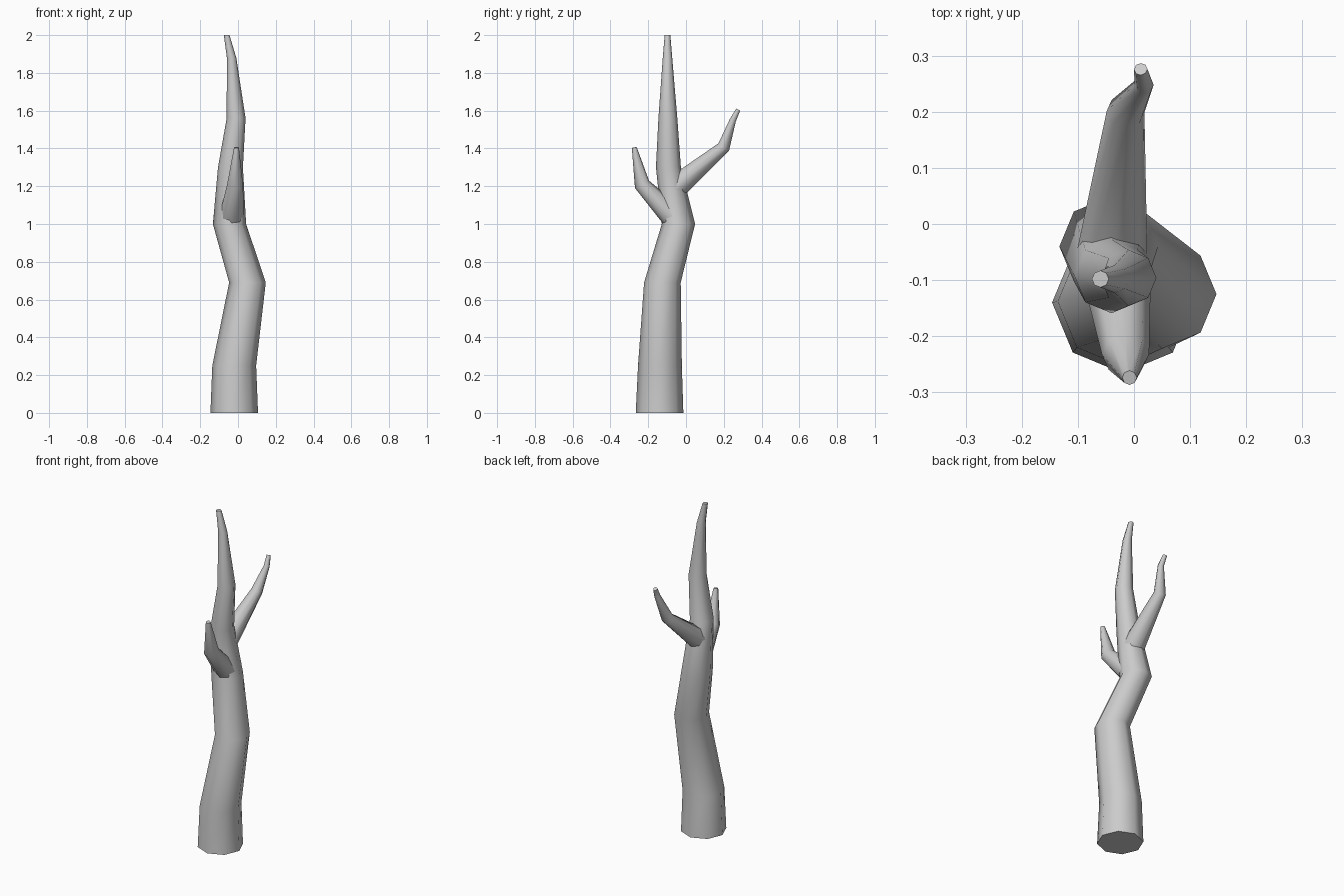
import bpy, bmesh, math
from mathutils import Vector

cube = bpy.data.objects.get("Cube")
if cube:
    bpy.data.objects.remove(cube, do_unlink=True)

bark = bpy.data.materials.new("grey_bark")
bark.use_nodes = True
grey = (0.6, 0.6, 0.6, 1)
bark.diffuse_color = grey
bark.node_tree.nodes["Principled BSDF"].inputs["Base Color"].default_value = grey

SIDES = 8
UP = Vector((0, 0, 1))


def limb(name, path, upright=False):
    """Tapered eight-sided tube through (x, y, z, radius) stations."""
    bm = bmesh.new()
    points = [Vector(p[:3]) for p in path]
    last = len(points) - 1
    rings = []
    for i, centre in enumerate(points):
        before = (centre - points[max(i - 1, 0)]).normalized()
        after = (points[min(i + 1, last)] - centre).normalized()
        axis = UP if upright else (before + after).normalized()
        turn = UP.rotation_difference(axis)
        ring = []
        for s in range(SIDES):
            a = math.tau * s / SIDES
            spoke = Vector((math.cos(a), math.sin(a), 0)) * path[i][3]
            ring.append(bm.verts.new(centre + turn @ spoke))
        rings.append(ring)
    for low, high in zip(rings, rings[1:]):
        for s in range(SIDES):
            t = (s + 1) % SIDES
            bm.faces.new((low[s], low[t], high[t], high[s]))
    bm.faces.new(rings[0][::-1])
    bm.faces.new(rings[-1])
    bmesh.ops.recalc_face_normals(bm, faces=bm.faces)
    mesh = bpy.data.meshes.new(name)
    bm.to_mesh(mesh)
    bm.free()
    mesh.materials.append(bark)
    obj = bpy.data.objects.new(name, mesh)
    bpy.context.collection.objects.link(obj)
    bpy.ops.object.select_all(action="DESELECT")
    obj.select_set(True)
    bpy.context.view_layer.objects.active = obj
    bpy.ops.object.shade_smooth_by_angle(angle=math.radians(60))


# Crooked trunk with level rings
limb("trunk", [
    (-0.02, -0.14, 0, 0.126),
    (-0.02, -0.138, 0.25, 0.116),
    (0.05, -0.125, 0.69, 0.097),
    (-0.045, -0.04, 1.0, 0.088),
    (-0.04, -0.093, 1.3, 0.066),
    (-0.01, -0.096, 1.56, 0.05),
    (-0.034, -0.098, 1.88, 0.025),
    (-0.06, -0.098, 2.0, 0.015),
], upright=True)

# Short branch at the front
limb("front_branch", [
    (-0.035, -0.06, 1.03, 0.066),
    (-0.015, -0.233, 1.21, 0.042),
    (-0.008, -0.274, 1.405, 0.013),
])

# Longer branch at the back
limb("back_branch", [
    (-0.04, -0.06, 1.19, 0.064),
    (-0.015, 0.2, 1.408, 0.034),
    (0.018, 0.248, 1.55, 0.017),
    (0.012, 0.276, 1.605, 0.012),
])
